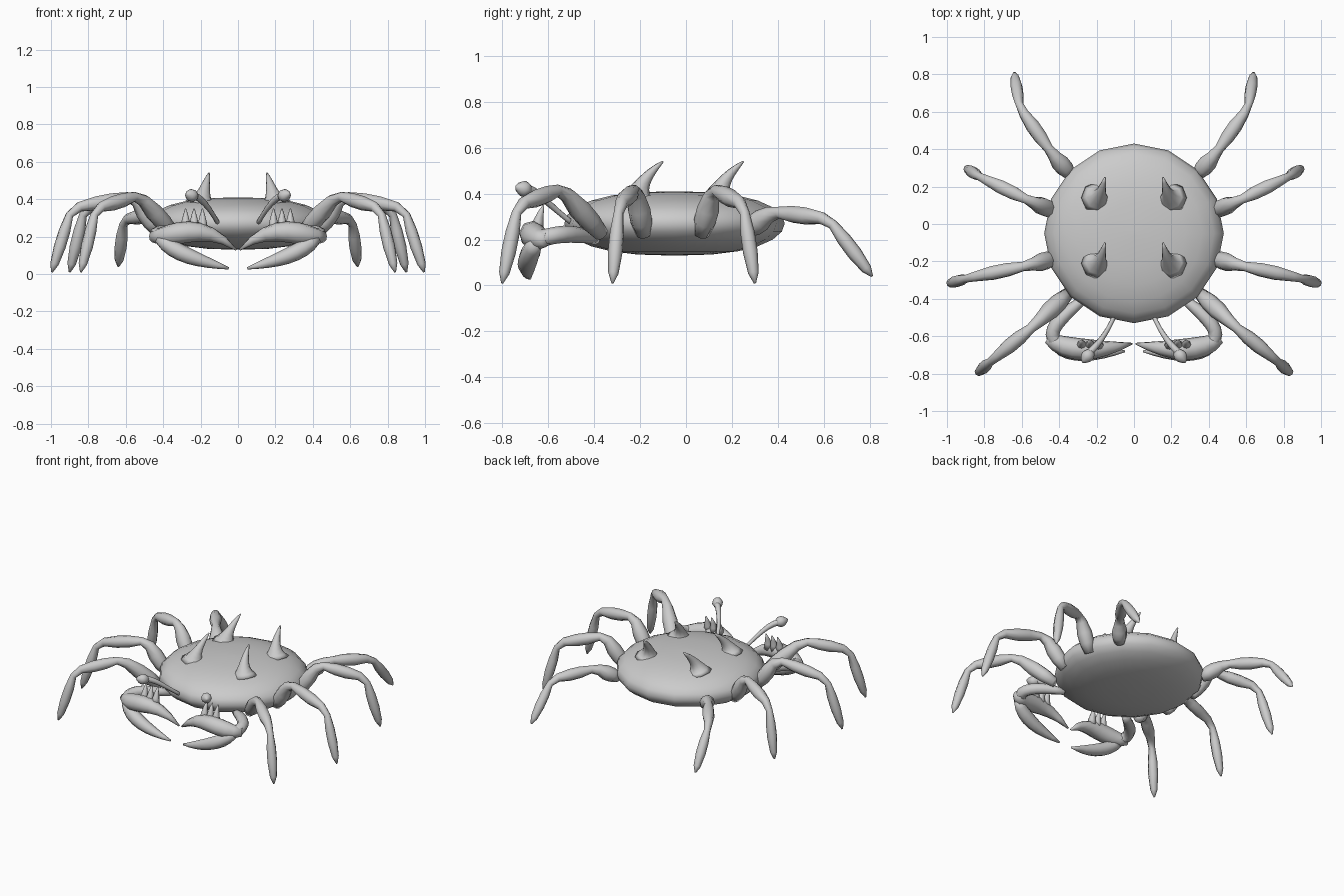
import bpy
import bmesh
from math import cos, sin, pi, tau
from mathutils import Vector

default_cube = bpy.data.objects.get("Cube")
if default_cube:
    bpy.data.objects.remove(default_cube, do_unlink=True)

shell = bpy.data.materials.new("shell grey")
shell.use_nodes = True
shell.diffuse_color = (0.6, 0.6, 0.6, 1)
shader = shell.node_tree.nodes["Principled BSDF"]
shader.inputs["Base Color"].default_value = shell.diffuse_color


def loft(name, rings, mirrored):
    """Skin a list of point rings, cap both ends and optionally mirror across x."""
    mesh_builder = bmesh.new()
    loops = [[mesh_builder.verts.new(point) for point in ring] for ring in rings]
    for lower, upper in zip(loops, loops[1:]):
        for i in range(len(lower)):
            mesh_builder.faces.new((lower[i - 1], lower[i], upper[i], upper[i - 1]))
    mesh_builder.faces.new(loops[0])
    mesh_builder.faces.new(loops[-1])
    bmesh.ops.recalc_face_normals(mesh_builder, faces=mesh_builder.faces)
    mesh = bpy.data.meshes.new(name)
    mesh_builder.to_mesh(mesh)
    mesh_builder.free()
    mesh.materials.append(shell)
    mesh.shade_smooth()
    part = bpy.data.objects.new(name, mesh)
    bpy.context.collection.objects.link(part)
    if mirrored:
        mirror = part.modifiers.new("mirror", "MIRROR")
        mirror.use_mirror_merge = False


def tube(name, path, radii, sides=8):
    """Round limb that follows a path with one radius for each point."""
    rings = []
    across = (path[1] - path[0]).orthogonal()
    for i, (centre, radius) in enumerate(zip(path, radii)):
        before = path[max(i - 1, 0)]
        after = path[min(i + 1, len(path) - 1)]
        along = (after - before).normalized()
        across = (across - along * across.dot(along)).normalized()
        other = along.cross(across)
        angles = [tau * k / sides for k in range(sides)]
        rings.append([centre + radius * (across * cos(a) + other * sin(a)) for a in angles])
    loft(name, rings, mirrored=True)


def blend(controls, t):
    """Bezier blend of numbers or vectors."""
    while len(controls) > 1:
        controls = [a * (1 - t) + b * t for a, b in zip(controls, controls[1:])]
    return controls[0]


def curved_limb(name, points, radii, steps=8):
    controls = [Vector(point) for point in points]
    fractions = [step / steps for step in range(steps + 1)]
    path = [blend(controls, t) for t in fractions]
    tube(name, path, [blend(radii, t) for t in fractions])


def leg(name, hip, knee, ankle, tip):
    """Three straight segments, each swelling in its middle."""
    joints = [Vector(joint) for joint in (hip, knee, ankle, tip)]
    path, radii = [], []
    for start, end, thickness in zip(joints, joints[1:], (0.05, 0.04, 0.033)):
        for t in (0.1, 0.35, 0.6, 0.87):
            path.append(start.lerp(end, t))
            radii.append(thickness * (0.5 + sin(pi * t) / 2))
    tube(name, path + [joints[-1]], radii + [0.005])


# Carapace: a flattened, slightly boxy dome above and below the rim
def carapace_ring(tilt, sides=16):
    radius = 0.48 * max(cos(tilt), 0.01) ** 0.8
    height = 0.27 + 0.14 * sin(tilt)
    angles = [tau * k / sides for k in range(sides)]
    return [(radius * cos(a), radius * sin(a) - 0.05, height) for a in angles]


bands = 12
loft("carapace", [carapace_ring(pi * (band / bands - 0.5)) for band in range(bands + 1)],
     mirrored=False)

# Back spikes with flared bases, leaning backward and inward
for name, y in (("front_back_spike", -0.21), ("rear_back_spike", 0.14)):
    curved_limb(name, [(0.2, y, 0.37), (0.18, y, 0.45), (0.155, y + 0.11, 0.54)],
                [0.085, 0.02, 0.03, 0.004])

# Walking legs
knee_height, ankle_height, ground = 0.42, 0.35, 0.01
leg("front_leg", (0.33, -0.35, 0.2), (0.53, -0.54, knee_height),
    (0.76, -0.73, ankle_height), (0.84, -0.8, ground))
leg("front_middle_leg", (0.41, -0.18, 0.2), (0.56, -0.22, knee_height),
    (0.89, -0.29, ankle_height), (0.995, -0.32, ground))
leg("rear_middle_leg", (0.41, 0.06, 0.2), (0.55, 0.12, knee_height),
    (0.82, 0.25, ankle_height), (0.9, 0.3, ground))
leg("rear_leg", (0.33, 0.25, 0.23), (0.44, 0.38, 0.32), (0.61, 0.62, 0.29), (0.64, 0.81, 0.04))

# Claws: arm, palm running into the upper finger, lower finger
curved_limb("claw_arm", [(0.25, -0.39, 0.2), (0.4, -0.5, 0.24), (0.48, -0.58, 0.22),
                         (0.41, -0.64, 0.2)], [0.02, 0.05, 0.03, 0.04])
curved_limb("claw_palm", [(0.46, -0.61, 0.2), (0.35, -0.69, 0.19), (0.2, -0.68, 0.3),
                          (0.01, -0.64, 0.13)], [0.03, 0.08, 0.06, 0.005])
curved_limb("claw_lower_finger", [(0.42, -0.65, 0.19), (0.34, -0.7, 0.11), (0.2, -0.7, 0.07),
                                  (0.05, -0.68, 0.03)], [0.03, 0.06, 0.04, 0.006])

# Small thorns along the top of the palm
for thorn in range(3):
    x = 0.19 + thorn * 0.045
    curved_limb(f"claw_thorn_{thorn}", [(x, -0.65, 0.24), (x, -0.64, 0.3), (x, -0.62, 0.35)],
                [0.03, 0.02, 0.003], steps=3)

# Eye stalks and rounded eyes
curved_limb("eye_stalk", [(0.1, -0.48, 0.26), (0.15, -0.6, 0.35), (0.2, -0.65, 0.42),
                          (0.25, -0.7, 0.42)], [0.012, 0.01, 0.02, 0.02])
curved_limb("eye", [(0.22, -0.67, 0.41), (0.275, -0.74, 0.43)], [0.005, 0.045, 0.045, 0.005])
